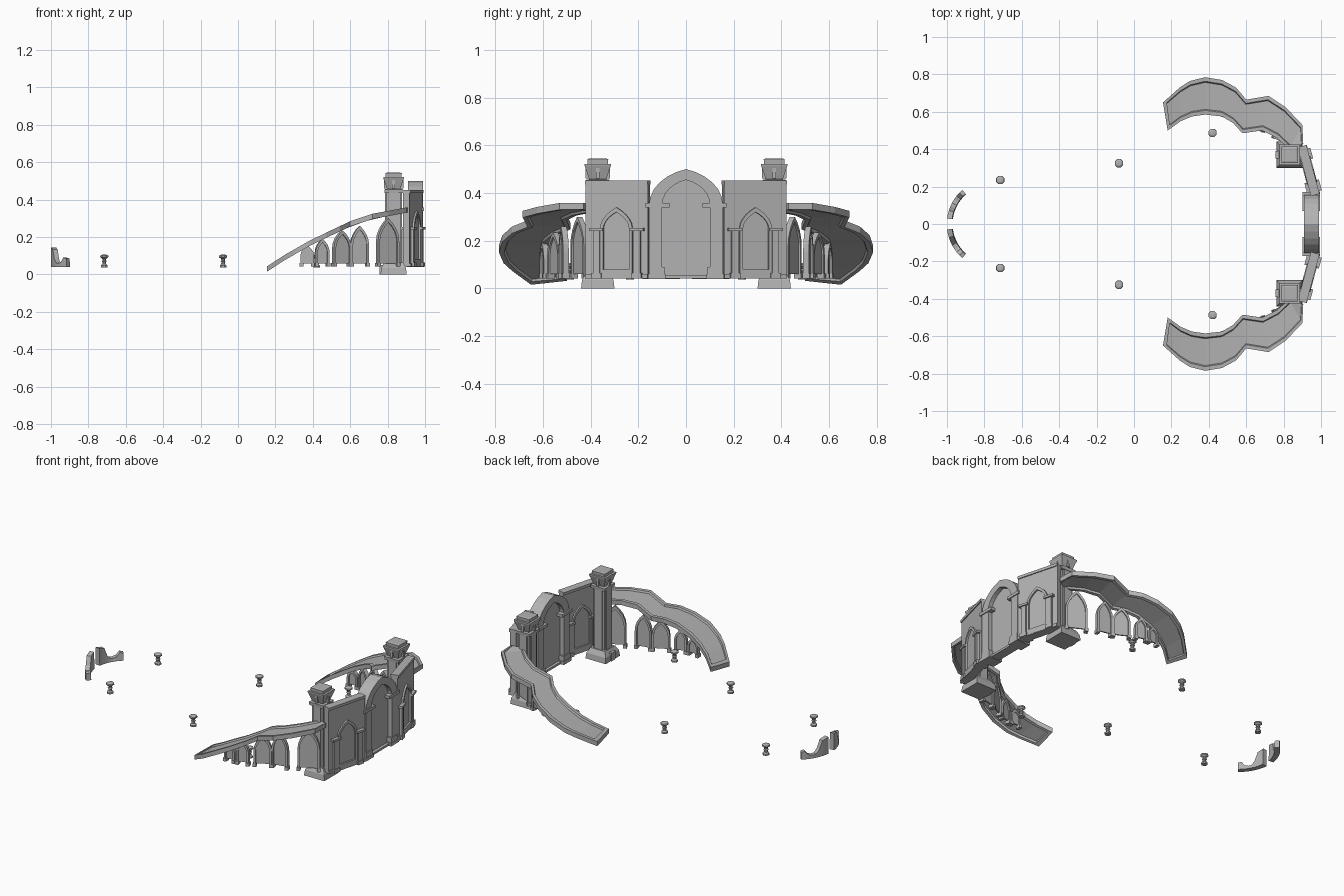
import bpy, bmesh, math
from mathutils import Matrix, Vector

cube = bpy.data.objects.get("Cube")
if cube:
    bpy.data.objects.remove(cube, do_unlink=True)

stone = bpy.data.materials.new("grey_stone")
stone.use_nodes = True
GREY = (0.45, 0.45, 0.45, 1)
stone.diffuse_color = GREY
stone.node_tree.nodes["Principled BSDF"].inputs["Base Color"].default_value = GREY


def finish(name, bm, mirror=True):
    bmesh.ops.recalc_face_normals(bm, faces=bm.faces)
    mesh = bpy.data.meshes.new(name)
    bm.to_mesh(mesh)
    bm.free()
    mesh.materials.append(stone)
    ob = bpy.data.objects.new(name, mesh)
    bpy.context.collection.objects.link(ob)
    if mirror:
        mod = ob.modifiers.new("both_sides", 'MIRROR')
        mod.use_axis = (False, True, False)
        mod.use_mirror_merge = False
    return ob


def loft(bm, rings):
    """Skin a list of equal closed rings and cap both ends."""
    rows = [[bm.verts.new(p) for p in r] for r in rings]
    n = len(rows[0])
    for a, b in zip(rows, rows[1:]):
        for i in range(n):
            j = (i + 1) % n
            bm.faces.new((a[i], a[j], b[j], b[i]))
    bm.faces.new(rows[0])
    bm.faces.new(rows[-1])


def frame(x, y, tangent):
    """Upright frame: local x runs along the wall, local y through it, local z up."""
    t = Vector((tangent[0], tangent[1], 0)).normalized()
    n = Vector((t.y, -t.x, 0))
    m = Matrix((t, n, (0, 0, 1))).transposed().to_4x4()
    return Matrix.Translation((x, y, 0)) @ m


def slab(bm, outline, d0, d1, m):
    loft(bm, [[m @ Vector((u, d, z)) for u, z in outline] for d in (d0, d1)])


def block(bm, u0, u1, z0, z1, d0, d1, m):
    slab(bm, [(u0, z0), (u1, z0), (u1, z1), (u0, z1)], d0, d1, m)


def arch(half, base, spring, peak, point=0.5, n=5):
    right = [(half, base)]
    for i in range(n + 1):
        a = i / n * math.pi / 2
        rise = (1 - point) * math.sin(a) + point * i / n
        right.append((half * math.cos(a), spring + (peak - spring) * rise))
    return right + [(-u, z) for u, z in reversed(right[:-1])]


def arch_frame(bm, outer, inner, d0, d1, m):
    slab(bm, outer + inner[::-1], d0, d1, m)


def square_stack(bm, x, y, levels):
    """Square tower pieces from (half width, height) pairs."""
    loft(bm, [[(x + sx * h, y + sy * h, z) for sx, sy in
               ((-1, -1), (1, -1), (1, 1), (-1, 1))] for h, z in levels])


# Sweeping ramps with a raised rim
outer = [(.155, .65), (.245, .73), (.30, .765), (.38, .785), (.47, .77), (.545, .73),
         (.60, .665), (.72, .685), (.81, .625), (.90, .53)]
inner = [(.18, .50), (.25, .55), (.31, .575), (.38, .585), (.47, .575), (.53, .54),
         (.58, .485), (.685, .50), (.765, .46), (.83, .40)]
slope = [(.15, .04), (.25, .105), (.39, .185), (.60, .285), (.72, .325), (.91, .36)]


def ramp_height(x):
    for (x0, z0), (x1, z1) in zip(slope, slope[1:]):
        if x <= x1:
            return z0 + (z1 - z0) * (x - x0) / (x1 - x0)
    return slope[-1][1]


def ramp_section(a, b, sunk):
    low, under = (-.01, -.018) if sunk else (0, -.028)
    shape = [(0, -.028), (0, 0), (.11, 0), (.14, low), (.86, low), (.89, 0),
             (1, 0), (1, -.028), (.89, -.028), (.86, under), (.14, under), (.11, -.028)]
    ring = []
    for t, dz in shape:
        p = Vector(a).lerp(Vector(b), t)
        ring.append((p.x, p.y, ramp_height(p.x) + dz))
    return ring


pairs = list(zip(inner, outer))
start = [Vector(a).lerp(Vector(b), .2) for a, b in zip(pairs[0], pairs[1])]
bm = bmesh.new()
rings = [ramp_section(*pairs[0], False), ramp_section(*start, False)]
rings += [ramp_section(a, b, True) for a, b in [start] + pairs[1:]]
rings.append(ramp_section((.835, .395), (.905, .43), False))
loft(bm, rings)
finish("ramp", bm)

# Pointed windows below the ramps
windows = [(.37, .603, (1, 0), .036, .155), (.45, .594, (1, -.25), .038, .19),
           (.555, .548, (1, -.5), .052, .235), (.65, .513, (1, -.2), .05, .26),
           (.80, .446, (1, -.5), .064, .30)]
for i, (x, y, tangent, half, peak) in enumerate(windows):
    m = frame(x, y, tangent)
    spring = .05 + (peak - .05) * .5
    bm = bmesh.new()
    hole = arch(half - .012, .06, spring, peak - .02, .7, 4)
    arch_frame(bm, arch(half, .06, spring, peak, .7, 4), hole, -.012, .012, m)
    slab(bm, hole, -.004, .004, m)
    for s in (-1, 1):
        u = s * (half - .006)
        block(bm, u - .01, u + .01, .042, .062, -.016, .016, m)
    finish(f"ramp_window_{i + 1}", bm)

# Slanted side walls with cornice, plinth, blind arch and half columns
side = frame(.93, .285, (.27, -1))
bm = bmesh.new()
block(bm, -.135, .135, .045, .44, -.022, .014, side)
finish("side_wall", bm)
bm = bmesh.new()
block(bm, -.135, .135, .435, .452, -.028, .02, side)
block(bm, -.135, .135, .042, .06, -.03, .022, side)
finish("side_wall_mouldings", bm)
bm = bmesh.new()
for d0, d1 in ((-.032, -.02), (.012, .024)):
    arch_frame(bm, arch(.07, .045, .25, .34, .7), arch(.056, .045, .25, .32, .7), d0, d1, side)
    block(bm, -.056, .056, .045, .08, d0, d1, side)
finish("side_blind_arch", bm)
bm = bmesh.new()
for u in (-.085, .09):
    block(bm, u - .015, u + .015, .045, .25, -.036, .028, side)
    block(bm, u - .03, u + .03, .24, .253, -.044, .036, side)
    block(bm, u - .022, u + .022, .042, .065, -.042, .034, side)
finish("side_columns", bm)

# Central gate: thick arch, filled panel, capitals and bases
gate = frame(.95, 0, (0, -1))
big = arch(.155, .045, .35, .50, .35, 6)
opening = arch(.10, .045, .35, .455, .35, 6)
bm = bmesh.new()
arch_frame(bm, big, opening, -.038, .04, gate)
for v in bm.verts:      # lean the thickness outwards on the outer face only
    v.co.x = min(max(v.co.x, .91), .992)
finish("gate_arch", bm, False)
bm = bmesh.new()
slab(bm, opening, -.012, .012, gate)
finish("gate_panel", bm, False)
bm = bmesh.new()
block(bm, -.17, -.07, .34, .358, -.044, .05, gate)
block(bm, -.155, -.09, .045, .09, -.042, .046, gate)
block(bm, -.16, -.085, .04, .06, -.044, .05, gate)
finish("gate_capitals_and_bases", bm)
bm = bmesh.new()
block(bm, -.1, .1, .042, .055, -.03, .03, gate)
finish("gate_sill", bm, False)

# Corner towers
tx, ty = .832, .37
bm = bmesh.new()
square_stack(bm, tx, ty, [(.07, 0), (.066, .035), (.05, .065)])
block(bm, -.02, .02, 0, .05, .05, .075, frame(tx, ty, (0, 1)) @ Matrix.Rotation(math.pi, 4, 'Z'))
finish("tower_base", bm)
bm = bmesh.new()
for a, b in ((.045, .026), (.026, .045), (.038, .038)):
    loft(bm, [[(tx + sx * a, ty + sy * b, z) for sx, sy in
               ((-1, -1), (1, -1), (1, 1), (-1, 1))] for z in (.06, .45)])
finish("tower_shaft", bm)
bm = bmesh.new()
square_stack(bm, tx, ty, [(.048, .435), (.05, .455), (.036, .458), (.055, .515), (.055, .522)])
square_stack(bm, tx, ty, [(.042, .52), (.044, .542), (.034, .545)])
finish("tower_cap", bm)
bm = bmesh.new()
for k in range(4):
    turn = Matrix.Translation((tx, ty, 0)) @ Matrix.Rotation(k * math.pi / 2, 4, 'Z')
    block(bm, -.008, .008, .46, .505, .035, .052, turn)
finish("tower_cap_ribs", bm)

# Small eight-sided pedestals
profile = [(.019, .038), (.019, .048), (.011, .056), (.010, .066), (.015, .07),
           (.010, .075), (.012, .084), (.024, .093), (.023, .101), (.012, .106)]
for name, x, y in (("far", -.715, .235), ("middle", -.08, .325), ("near", .42, .487)):
    bm = bmesh.new()
    loft(bm, [[(x + r * math.cos(k * math.pi / 4 + math.pi / 8),
                y + r * math.sin(k * math.pi / 4 + math.pi / 8), z) for k in range(8)]
              for r, z in profile])
    finish(f"pedestal_{name}", bm)

# Broken curved walls at the far end
tops = [.145, .14, .135, .085, .062, .06, .065, .09, .085]
bm = bmesh.new()
rings = []
for i, top in enumerate(tops):
    a = math.radians(7 + 42 * i / (len(tops) - 1))
    rings.append([(-.76 - r * math.cos(a), r * math.sin(a), z)
                  for r, z in ((.21, .04), (.241, .04), (.241, top), (.214, top))])
loft(bm, rings)
finish("broken_curved_wall", bm)
